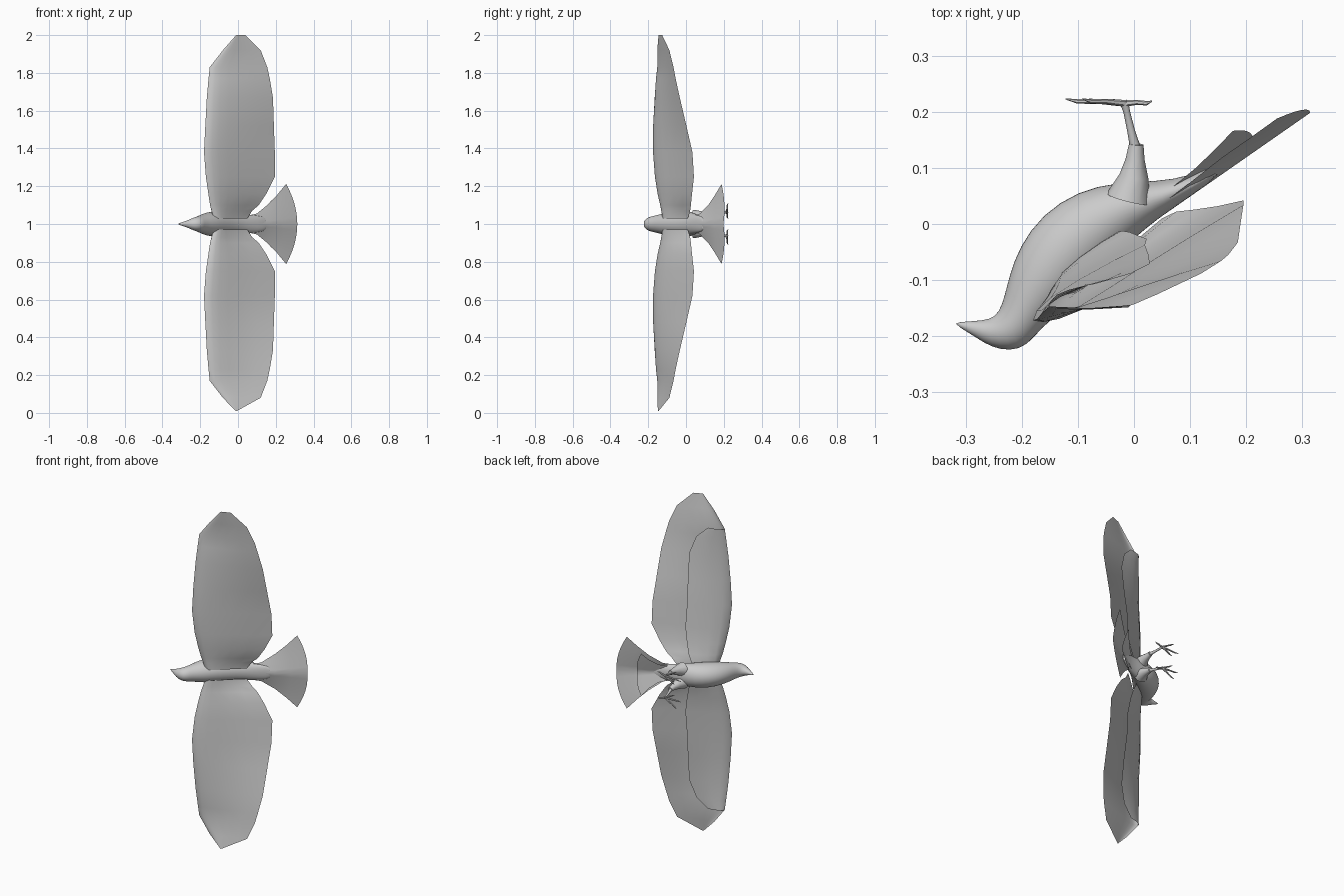
import bpy, bmesh, math
from mathutils import Vector

if "Cube" in bpy.data.objects:
    bpy.data.objects.remove(bpy.data.objects["Cube"])


def loft(name, rings, closed=True, caps=False):
    """Skin a list of equal-length point rows into one smooth mesh."""
    bm = bmesh.new()
    rows = [[bm.verts.new(p) for p in r] for r in rings]
    n = len(rows[0])
    for a, b in zip(rows, rows[1:]):
        for i in range(n if closed else n - 1):
            j = (i + 1) % n
            bm.faces.new((a[i], a[j], b[j], b[i]))
    if caps:
        bm.faces.new(rows[0])
        bm.faces.new(rows[-1])
    bmesh.ops.remove_doubles(bm, verts=bm.verts, dist=1e-5)
    bmesh.ops.recalc_face_normals(bm, faces=bm.faces)
    me = bpy.data.meshes.new(name)
    bm.to_mesh(me)
    bm.free()
    ob = bpy.data.objects.new(name, me)
    bpy.context.collection.objects.link(ob)
    bpy.context.view_layer.objects.active = ob
    bpy.ops.object.select_all(action='DESELECT')
    ob.select_set(True)
    bpy.ops.object.shade_smooth_by_angle(angle=math.radians(50))
    return ob


def tube(name, path, sides=8):
    """Tapered tube through (x, y, z, radius) points."""
    pts = [Vector(p[:3]) for p in path]
    rings = []
    for i, p in enumerate(pts):
        d = (pts[min(i + 1, len(pts) - 1)] - pts[max(i - 1, 0)]).normalized()
        u = d.cross(Vector((0, 0, 1))).normalized()
        v = d.cross(u)
        rings.append([p + path[i][3] * (u * math.cos(a) + v * math.sin(a))
                      for a in (2 * math.pi * k / sides for k in range(sides))])
    return loft(name, rings, caps=True)


# body, head and beak: belly x,y / back x,y / half width
BODY = [(-.318, -.175, -.318, -.180, .003), (-.285, -.173, -.280, -.203, .013),
        (-.257, -.170, -.255, -.220, .025), (-.240, -.158, -.220, -.227, .036),
        (-.230, -.125, -.190, -.218, .042), (-.222, -.090, -.165, -.185, .050),
        (-.205, -.040, -.120, -.150, .062), (-.165, .018, -.070, -.098, .070),
        (-.100, .060, -.020, -.045, .068), (-.030, .075, .025, -.005, .062),
        (.040, .076, .060, .021, .052), (.100, .085, .100, .049, .044),
        (.160, .112, .160, .091, .036)]
rings = []
for bx, by, kx, ky, w in BODY:
    belly, back = Vector((bx, by, 1)), Vector((kx, ky, 1))
    c, h = (belly + back) / 2, (belly - back) / 2
    rings.append([c + h * math.cos(a) + Vector((0, 0, w * math.sin(a)))
                  for a in (2 * math.pi * k / 20 for k in range(20))])
body = loft("body", rings, caps=True)
sub = body.modifiers.new("smooth", 'SUBSURF')
sub.levels = sub.render_levels = 1


# tail fan: long upper feathers and a shorter layer on the belly side
def tail(name, rows, lift):
    out = []
    for x, w, sag, fold in rows:
        row = []
        for j in range(-6, 7):
            t = j / 6
            px = x - sag * t * t
            row.append((px, .049 + (px - .1) * .697 + lift + fold * abs(t), 1 + w * t))
        out.append(row)
    return loft(name, out, closed=False)


tail("tail_feathers", [(.03, .04, 0, .02), (.10, .055, 0, .025), (.17, .103, .012, .03),
                       (.24, .155, .032, .03), (.314, .212, .059, .031)], 0)
tail("tail_coverts", [(.05, .038, 0, .012), (.11, .053, 0, .02), (.16, .085, .012, .03),
                      (.212, .125, .036, .04)], .024)

# wings: span / leading x,y / trailing x,y / covert chord fraction
WING = [(.03, -.130, -.120, .050, .010, .62), (.07, -.140, -.127, .075, .022, .62),
        (.10, -.148, -.133, .110, .026, .60), (.16, -.157, -.147, .150, .032, .58),
        (.25, -.170, -.162, .195, .042, .56), (.38, -.180, -.172, .195, .034, .56),
        (.52, -.173, -.170, .190, .002, .57), (.67, -.165, -.160, .185, -.033, .57),
        (.77, -.156, -.152, .168, -.055, .48), (.83, -.150, -.147, .155, -.066, .28),
        (.92, -.080, -.150, .120, -.088, 0), (1.0, -.010, -.145, .040, -.126, 0)]
UPPER = [(0, 0), (.03, .010), (.09, .016), (.18, .018), (.32, .015), (.5, .010), (.75, .004), (1, 0)]
LOWER = [(0, 0), (.06, .010), (.2, .017), (.45, .020), (.75, .020), (1, .018)]
for s, side in ((1, "left"), (-1, "right")):
    stations = WING if s == 1 else WING[:-1] + [(.99, -.012, -.147, -.006, -.145, 0)]
    top, under = [], []
    for d, lx, ly, tx, ty, cov in stations:
        a, chord = Vector((lx, ly, 1 + s * d)), Vector((tx - lx, ty - ly, 0))
        n = Vector((chord.y, -chord.x, 0)).normalized()
        k = 1 if d < .8 else max(.1, (1.02 - d) * 4)
        top.append([a + chord * u + n * b * k for u, b in UPPER])
        if cov:
            k = 1.6 - d if d < .6 else 1
            under.append([a + chord * u * cov - n * b * k for u, b in LOWER])
    loft(side + "_wing_feathers", top, closed=False)
    loft(side + "_wing_coverts", under, closed=False)

    # legs and feet
    tube(side + "_thigh", [(-.01, .045, 1 + s * .036, .040), (0, .085, 1 + s * .042, .026),
                           (.002, .115, 1 + s * .046, .017), (.004, .142, 1 + s * .050, .013)], 12)
    tube(side + "_shank", [(.004, .130, 1 + s * .049, .010), (-.005, .165, 1 + s * .055, .007),
                           (-.013, .200, 1 + s * .061, .006), (-.018, .219, 1 + s * .065, .008)])
    foot = Vector((-.016, .215, 1 + s * .065))
    for i, (x, y, z) in enumerate([(-.122, .223, .060), (-.092, .223, .108),
                                   (-.080, .223, .030), (.032, .219, .078)]):
        tip = Vector((x, y, 1 + s * z))
        m1, m2 = foot.lerp(tip, .45), foot.lerp(tip, .8)
        tube(f"{side}_toe_{i + 1}", [(*foot, .006), (*m1, .0045),
                                     (m2.x, m2.y - .003, m2.z, .004), (*tip, .001)], 6)
